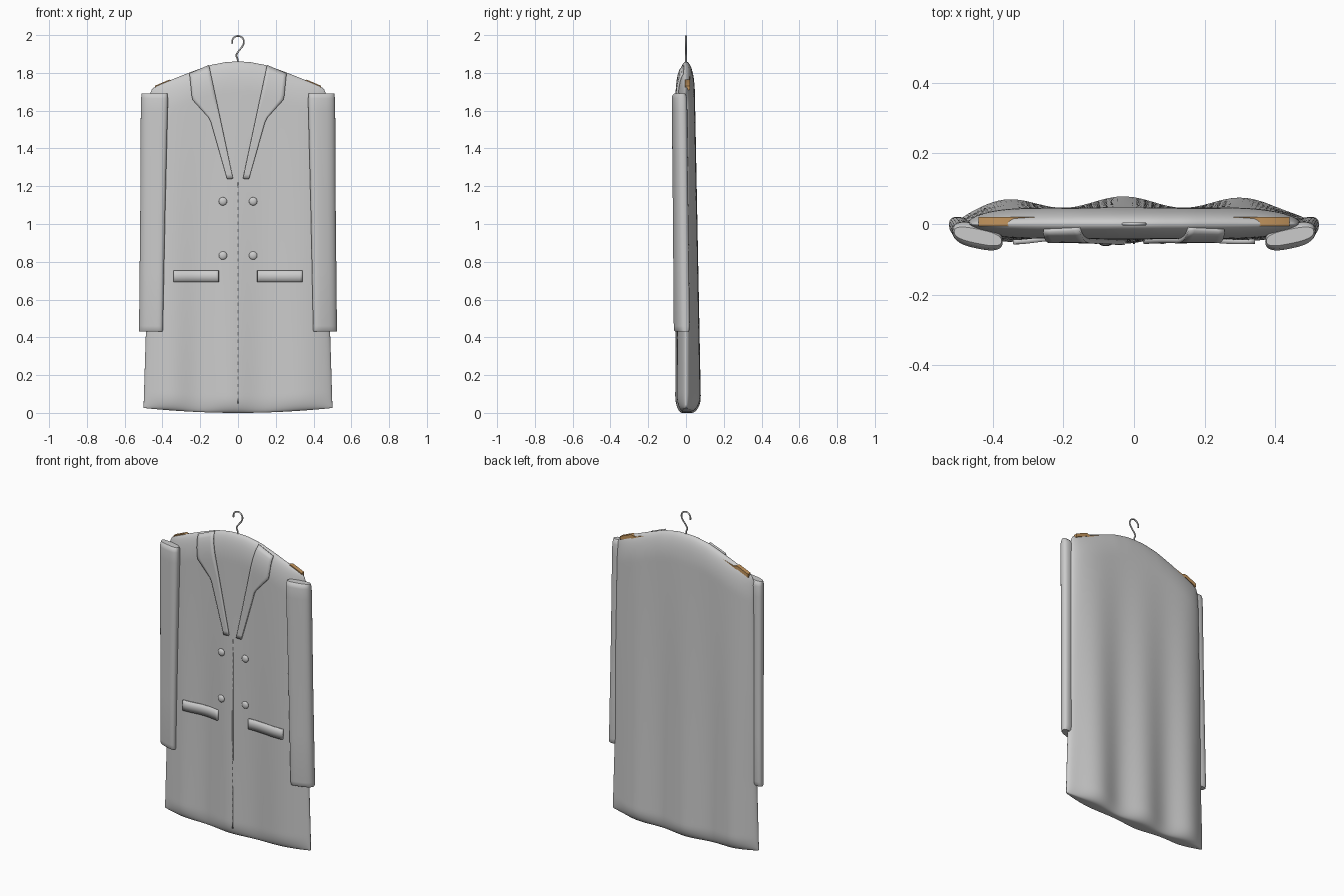
import bpy, bmesh
from math import sin, cos, pi, sqrt, radians

if "Cube" in bpy.data.objects:
    bpy.data.objects.remove(bpy.data.objects["Cube"])


def interp(pts, x):
    for (a, p), (b, q) in zip(pts, pts[1:]):
        if x <= b:
            return p + (q - p) * max(0, (x - a) / (b - a))
    return pts[-1][1]


WIDTH = [(0, 0.495), (0.03, 0.50), (0.45, 0.487), (1.0, 0.482), (1.6, 0.47), (1.7, 0.465)]
TOP = [(0, 1.86), (0.06, 1.858), (0.153, 1.84), (0.254, 1.803), (0.37, 1.757),
       (0.43, 1.733), (0.455, 1.715), (0.465, 1.69)]


def z_top(u):
    return interp(TOP, abs(u) * 0.465)


def z_bot(u):
    return 0.026 * abs(u) ** 2


def cloth(x, z):
    """Front and back y of the coat at (x, z)."""
    u = max(-1, min(1, x / interp(WIDTH, z)))
    edge = sqrt(max(0, 1 - abs(u) ** 5))
    a = min(1, max(0, (z_top(u) - z) / 0.16))
    b = min(1, max(0, (z - z_bot(u)) / 0.09))
    f = edge * sqrt(1 - (1 - a) ** 2) * (0.35 + 0.65 * sqrt(1 - (1 - b) ** 2))
    low = max(0, 1 - z / 1.75)
    back = 0.046 + low * 0.034 * (0.5 + 0.5 * cos(2 * pi * (x + 0.03) / 0.34))
    front = -0.043 + low * 0.012 * cos(2 * pi * (x + 0.2) / 0.36) + 0.003 * sin(23 * x) * low
    return front * f, back * f


def finish(name, bm, smooth=True, angle=40):
    bmesh.ops.remove_doubles(bm, verts=bm.verts, dist=0.0003)
    bmesh.ops.recalc_face_normals(bm, faces=bm.faces)
    me = bpy.data.meshes.new(name)
    bm.to_mesh(me)
    bm.free()
    ob = bpy.data.objects.new(name, me)
    bpy.context.collection.objects.link(ob)
    if smooth:
        bpy.context.view_layer.objects.active = ob
        bpy.ops.object.select_all(action='DESELECT')
        ob.select_set(True)
        bpy.ops.object.shade_smooth_by_angle(angle=radians(angle))
    return ob


def loft(name, rings, angle=40):
    """Skin closed rings and cap both ends."""
    bm = bmesh.new()
    vs = [[bm.verts.new(p) for p in r] for r in rings]
    n = len(vs[0])
    for a, b in zip(vs, vs[1:]):
        for i in range(n):
            bm.faces.new((a[i], a[(i + 1) % n], b[(i + 1) % n], b[i]))
    bm.faces.new(vs[0])
    bm.faces.new(vs[-1])
    return finish(name, bm, angle=angle)


def panel(name, rows, offset, thick):
    """Flat piece laid on the coat front; rows are lists of (x, z)."""
    bm = bmesh.new()
    vs = [[bm.verts.new((x, cloth(x, z)[0] - offset, z)) for x, z in r] for r in rows]
    for a, b in zip(vs, vs[1:]):
        for i in range(len(a) - 1):
            bm.faces.new((a[i], a[i + 1], b[i + 1], b[i]))
    ob = finish(name, bm)
    mod = ob.modifiers.new("thickness", 'SOLIDIFY')
    mod.thickness = thick
    mod.offset = 0


# coat body: front and back sheets meeting at the sides
N, M = 64, 70
bm = bmesh.new()
sheets = []
for side in (0, 1):
    grid = []
    for j in range(M + 1):
        v = 0.5 - 0.5 * cos(pi * j / M)
        row = []
        for i in range(N + 1):
            u = sin(pi * (i / N - 0.5))
            z = z_bot(u) + (z_top(u) - z_bot(u)) * v
            x = u * interp(WIDTH, z)
            row.append(bm.verts.new((x, cloth(x, z)[side], z)))
        grid.append(row)
    for a, b in zip(grid, grid[1:]):
        for i in range(N):
            bm.faces.new((a[i], a[i + 1], b[i + 1], b[i]))
    sheets.append(grid)
f0, b0 = sheets[0][0], sheets[1][0]
for i in range(N):
    bm.faces.new((f0[i], b0[i], b0[i + 1], f0[i + 1]))
finish("coat_body", bm, angle=60)


def sign_pow(c, p):
    return abs(c) ** p * (1 if c >= 0 else -1)


for s, side in ((-1, "left"), (1, "right")):
    # sleeve: rounded flat tube wrapping the side of the coat
    rings = []
    for z, k in ((0.43, 0.75), (0.437, 0.92), (0.46, 1), (0.75, 1), (1.05, 1), (1.35, 1.02),
                 (1.6, 1.04), (1.665, 1.03), (1.683, 0.9), (1.692, 0.6)):
        t = (z - 0.43) / 1.26
        kx = 0.94 + 0.06 * k if k < 0.95 else k
        cx, cy = 0.461 - 0.019 * t, -0.022 - 0.013 * t
        ring = []
        for i in range(28):
            a = 2 * pi * i / 28
            lx = (0.063 + 0.006 * t) * kx * sign_pow(cos(a), 0.7)
            ly = 0.034 * k * sign_pow(sin(a), 0.8)
            ring.append((s * (cx + lx), cy + ly + lx * (0.32 - 0.12 * t), z))
        rings.append(ring)
    loft(side + "_sleeve", rings)

    # lapel
    inner = [(1.24, 0.026), (1.838, 0.153)]
    outer = [(1.24, 0.058), (1.555, 0.148), (1.66, 0.243), (1.795, 0.256)]
    rows = []
    for j in range(25):
        t = j / 24
        zo, zi = 1.238 + 0.557 * t, 1.24 + 0.598 * t
        xi, xo = interp(inner, zi), interp(outer, zo)
        rows.append([(s * (xi + (xo - xi) * k / 6), zi + (zo - zi) * k / 6) for k in range(7)])
    panel(side + "_lapel", rows, 0.005, 0.014)

    # pocket welt
    panel(side + "_pocket",
          [[(s * (0.102 + 0.24 * i / 16), z) for i in range(17)] for z in (0.692, 0.723, 0.754)],
          0.004, 0.016)

    # buttons
    for z, row in ((1.12, "upper"), (0.833, "lower")):
        bpy.ops.mesh.primitive_uv_sphere_add(segments=20, ring_count=12, radius=0.022,
                                             location=(s * 0.08, cloth(s * 0.08, z)[0] - 0.003, z))
        ob = bpy.context.object
        ob.name = side + "_" + row + "_button"
        ob.scale.y = 0.55
        bpy.ops.object.shade_smooth()

# front closing edge
panel("front_seam", [[(x, 0.05 + 1.17 * j / 30) for x in (-0.003, 0.003)] for j in range(31)],
      0.0, 0.006)

# wooden hanger bar, showing through near the shoulder ends
rings = []
for x, dz in ((-0.44, 0.006), (-0.365, 0.005), (-0.34, -0.012), (-0.2, -0.02), (0, -0.02),
              (0.2, -0.02), (0.34, -0.012), (0.365, 0.005), (0.44, 0.006)):
    z = z_top(x / 0.465) + dz
    rings.append([(x, -0.005, z), (x, 0.02, z), (x, 0.02, z - 0.022), (x, -0.005, z - 0.022)])
bar = loft("hanger_bar", rings)
wood = bpy.data.materials.new("wood")
wood.diffuse_color = (0.55, 0.3, 0.11, 1)
wood.use_nodes = True
wood.node_tree.nodes["Principled BSDF"].inputs["Base Color"].default_value = wood.diffuse_color
bar.data.materials.append(wood)

# hanger hook
pts = [(0, 1.85), (0, 1.872), (-0.012, 1.893), (0.004, 1.917), (0.024, 1.94)]
pts += [(0.032 * cos(a), 1.964 + 0.032 * sin(a)) for a in [radians(d) for d in range(-10, 200, 26)]]
cu = bpy.data.curves.new("hanger_hook", 'CURVE')
cu.dimensions = '3D'
cu.bevel_depth = 0.0045
cu.bevel_resolution = 3
cu.use_fill_caps = True
sp = cu.splines.new('NURBS')
sp.points.add(len(pts) - 1)
for p, (x, z) in zip(sp.points, pts):
    p.co = (x, 0, z, 1)
sp.order_u = 3
sp.use_endpoint_u = True
bpy.context.collection.objects.link(bpy.data.objects.new("hanger_hook", cu))
